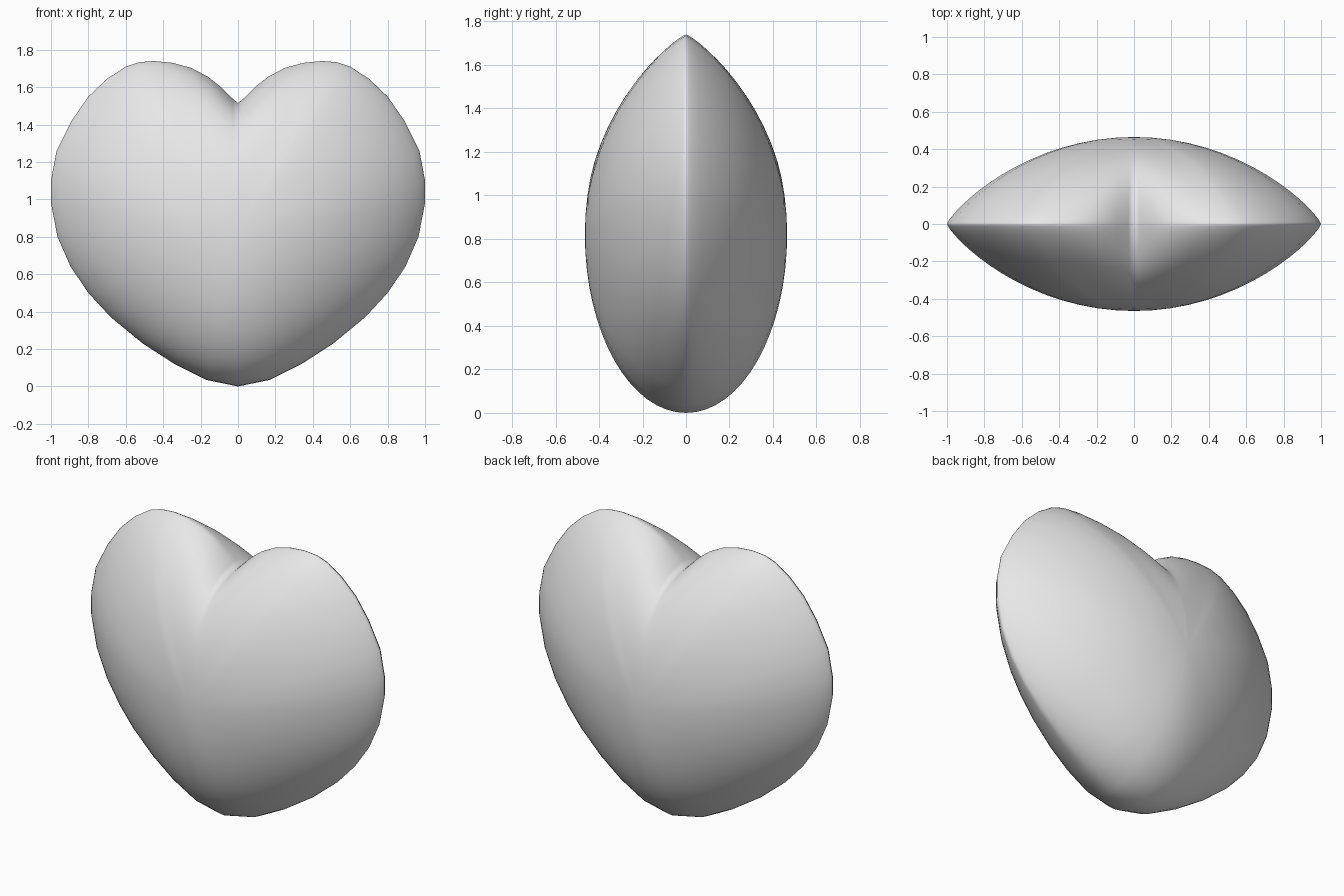
import bpy
import bmesh
import math

cube = bpy.data.objects.get("Cube")
if cube:
    bpy.data.objects.remove(cube, do_unlink=True)

# Half outline of the heart (x, z), from the cleft round to the bottom tip
OUTLINE = [(0, 1.515), (.03, 1.54), (.09, 1.6), (.16, 1.655), (.25, 1.703),
           (.35, 1.73), (.45, 1.74), (.53, 1.733), (.6, 1.71), (.7, 1.645),
           (.8, 1.55), (.89, 1.42), (.97, 1.26), (1, 1.1), (1, .98),
           (.965, .8), (.895, .64), (.8, .5), (.68, .37), (.51, .23),
           (.34, .12), (.17, .035), (0, 0)]
LOBE_X, LOBE_Z = OUTLINE[6]
MID_Z = .82
DEPTH = .465
RINGS = 16


def surface_point(x, z, s):
    """Point at fraction s from the middle to the outline, on the front."""
    down = (z - MID_Z) / math.hypot(x, z - MID_Z)
    power = .82
    if down < 0:
        # fuller edge towards the bottom tip
        power -= .32 * (-down) ** 1.5
    elif x < LOBE_X:
        # fuller edge in the cleft, and the dent fades towards the middle
        power -= .17 * (1 - x / LOBE_X)
        z = LOBE_Z + (z - LOBE_Z) * s ** 2
    y = -DEPTH * max(0, 1 - s * s) ** power
    return x * s, y, MID_Z + (z - MID_Z) * s


# Quarter of the heart as concentric rings
bm = bmesh.new()
middle = bm.verts.new((0, -DEPTH, MID_Z))
inner = None
for r in range(1, RINGS + 1):
    s = 1 if r == RINGS else math.sin(math.pi / 2 * r / RINGS)
    ring = [bm.verts.new(surface_point(x, z, s)) for x, z in OUTLINE]
    for i in range(len(ring) - 1):
        if inner:
            bm.faces.new((inner[i], inner[i + 1], ring[i + 1], ring[i]))
        else:
            bm.faces.new((middle, ring[i + 1], ring[i]))
    inner = ring
for face in bm.faces:
    face.smooth = True
mesh = bpy.data.meshes.new("heart")
bm.to_mesh(mesh)
bm.free()
heart = bpy.data.objects.new("heart", mesh)
bpy.context.collection.objects.link(heart)

# Mirror to the other side and to the back
mirror = heart.modifiers.new("mirror", "MIRROR")
mirror.use_axis = (True, True, False)
mirror.merge_threshold = .001

# Plain grey
grey = bpy.data.materials.new("light_grey")
grey.use_nodes = True
colour = (.8, .8, .8, 1)
grey.diffuse_color = colour
grey.node_tree.nodes["Principled BSDF"].inputs["Base Color"].default_value = colour
mesh.materials.append(grey)
